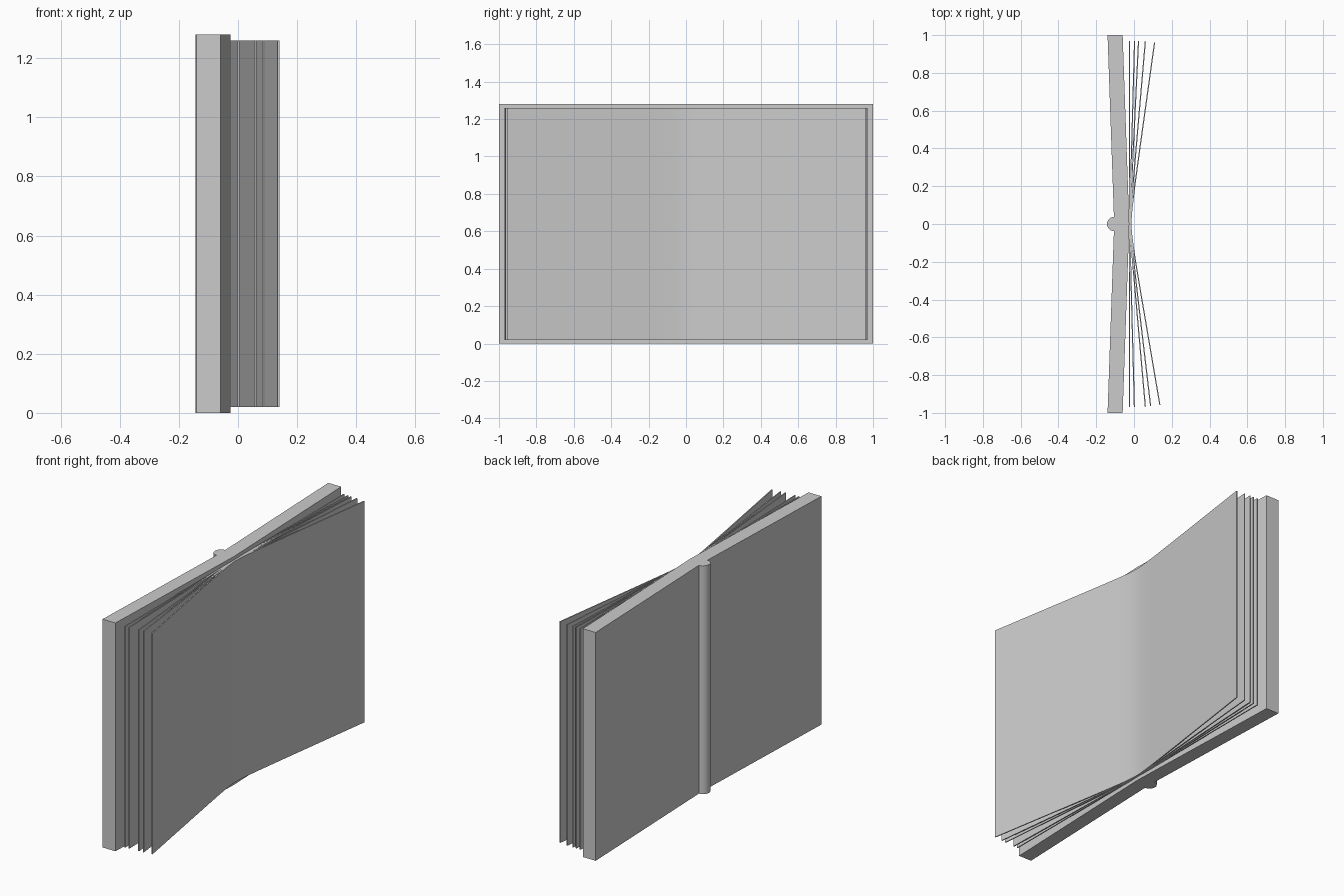
import bpy, bmesh, math

if "Cube" in bpy.data.objects:
    bpy.data.objects.remove(bpy.data.objects["Cube"])


def extrude_profile(name, pts, z0, z1, smooth=True):
    """Extrude a closed (x, y) outline vertically."""
    bm = bmesh.new()
    face = bm.faces.new([bm.verts.new((x, y, z0)) for x, y in pts])
    res = bmesh.ops.extrude_face_region(bm, geom=[face])
    verts = [g for g in res["geom"] if isinstance(g, bmesh.types.BMVert)]
    bmesh.ops.translate(bm, verts=verts, vec=(0, 0, z1 - z0))
    bmesh.ops.recalc_face_normals(bm, faces=bm.faces)
    me = bpy.data.meshes.new(name)
    bm.to_mesh(me)
    bm.free()
    ob = bpy.data.objects.new(name, me)
    bpy.context.collection.objects.link(ob)
    if smooth:
        bpy.context.view_layer.objects.active = ob
        ob.select_set(True)
        bpy.ops.object.shade_smooth_by_angle(angle=math.radians(20))
        ob.select_set(False)
    return ob


H = 1.28

# Thick cover boards, slightly folded back from the spine
extrude_profile("cover", [(-0.14, -1), (-0.06, -1), (-0.025, 0), (-0.06, 1),
                          (-0.14, 1), (-0.105, 0)], 0, H, smooth=False)

# Rounded spine behind the fold
R, CX = 0.038, -0.105
arc = [math.radians(90 + 180 * i / 16) for i in range(17)]
spine = [(CX + R * math.cos(a), R * math.sin(a)) for a in arc]
extrude_profile("spine", [(CX + 0.02, R)] + spine + [(CX + 0.02, -R)], 0, H)

# Fanned sheets, each bending softly at the fold
L, W, T = 0.97, 0.07, 0.006
right_tips = [-0.023, 0.003, 0.024, 0.06, 0.109]
left_tips = [-0.023, 0.002, 0.06, 0.088, 0.137]
ys = [0.97, 0.4, 0.2, 0.13, 0.09, 0.06, 0.03]
ys = [-y for y in ys] + [0] + ys[::-1]


def bend(y):
    return math.hypot(y, W) - W


for i, (left, right) in enumerate(zip(left_tips, right_tips)):
    base = -0.024 + 0.002 * i
    mid = []
    for y in ys:
        tip = left if y < 0 else right
        # tips swing on an arc, so steeper sheets end slightly sooner
        reach = math.sqrt(L * L - (tip - base) ** 2) / L
        mid.append((base + (tip - base) * bend(y) / bend(L), y * reach))
    outline = [(x - T / 2, y) for x, y in mid] + [(x + T / 2, y) for x, y in mid[::-1]]
    extrude_profile(f"page_{i + 1}", outline, 0.02, 1.26)
